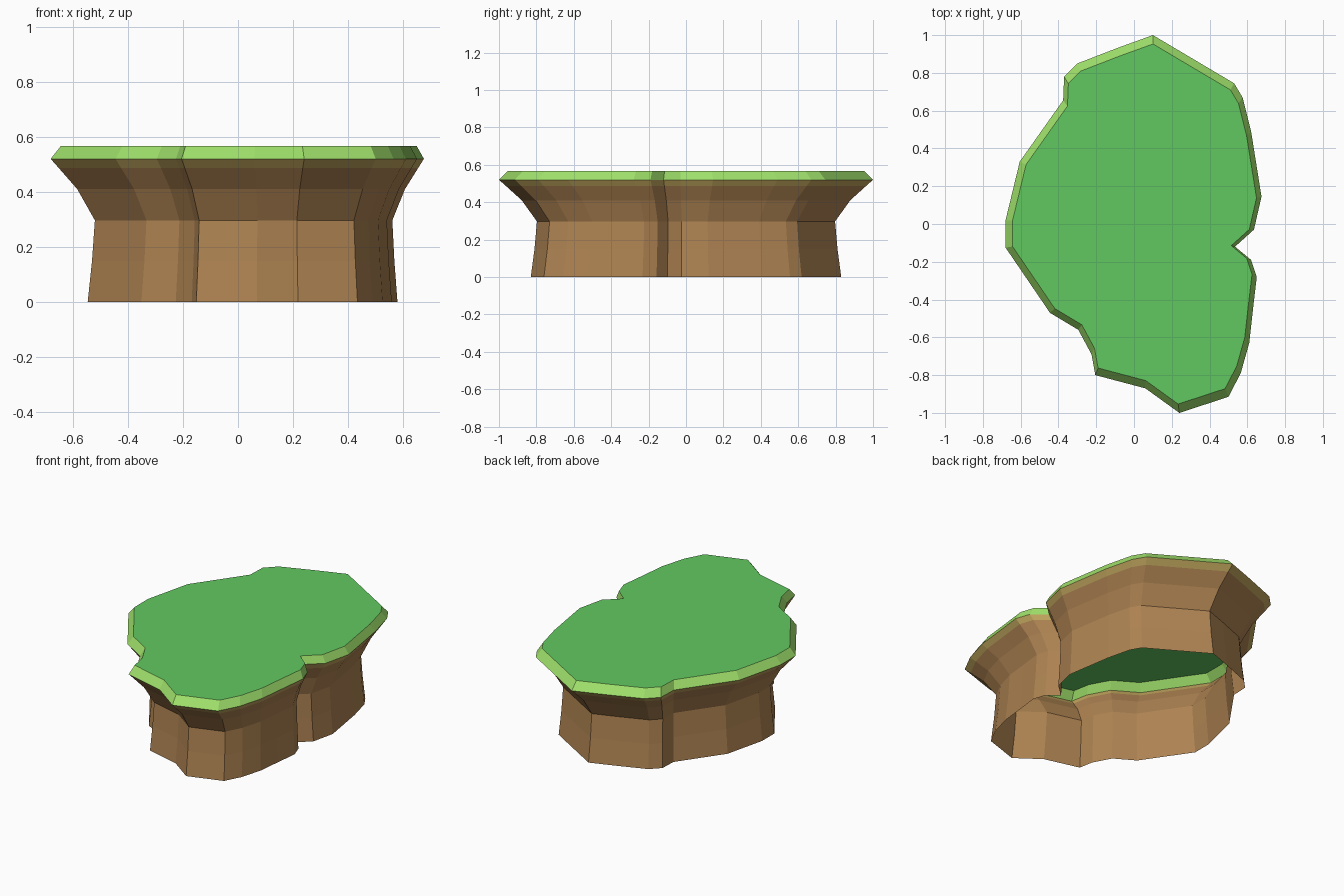
import bpy, bmesh

if "Cube" in bpy.data.objects:
    bpy.data.objects.remove(bpy.data.objects["Cube"])

def material(name, rgb):
    lin = [((c / 255 + 0.055) / 1.055) ** 2.4 for c in rgb]
    m = bpy.data.materials.new(name)
    m.diffuse_color = (*lin, 1)
    m.use_nodes = True
    m.node_tree.nodes["Principled BSDF"].inputs["Base Color"].default_value = m.diffuse_color
    return m

GRASS, LIME, TAN, EARTH = range(4)
mats = [material("grass green", (98, 201, 96)), material("lime edge", (158, 222, 106)),
        material("tan under edge", (190, 164, 92)), material("brown earth", (174, 131, 82))]

# Widest outline of the plateau, counter-clockwise seen from above
outline = [(.10, 1.0), (-.08, .935), (-.30, .85), (-.37, .78), (-.375, .655), (-.605, .33),
           (-.68, .02), (-.68, -.125), (-.445, -.47), (-.295, -.56), (-.225, -.69),
           (-.205, -.80), (.06, -.87), (.24, -1.0), (.50, -.915), (.565, -.79),
           (.61, -.63), (.63, -.45), (.65, -.28), (.62, -.19), (.535, -.12),
           (.635, -.03), (.675, .145), (.62, .49), (.575, .67), (.53, .745)]
CX, CY = 0.11, 0.0  # point the outline shrinks towards

# Side profile: height, outline scale, material of the band above
profile = [(0.0, .83, EARTH), (.15, .81, EARTH), (.297, .797, EARTH),
           (.41, .878, EARTH), (.486, .962, TAN), (.52, 1.0, LIME), (.567, .953, GRASS)]

# Plateau: open-bottomed shell of stacked outlines with a grass top
bm = bmesh.new()
rings = [[bm.verts.new((CX + (x - CX) * s, CY + (y - CY) * s, z)) for x, y in outline]
         for z, s, _ in profile]
n = len(outline)
for k, (lo, hi) in enumerate(zip(rings, rings[1:])):
    for i in range(n):
        j = (i + 1) % n
        f = bm.faces.new((lo[i], lo[j], hi[j], hi[i]))
        f.material_index = profile[k][2]
bm.faces.new(rings[-1]).material_index = GRASS

mesh = bpy.data.meshes.new("grassy_plateau")
bm.to_mesh(mesh)
bm.free()
for m in mats:
    mesh.materials.append(m)
bpy.context.collection.objects.link(bpy.data.objects.new("grassy_plateau", mesh))
